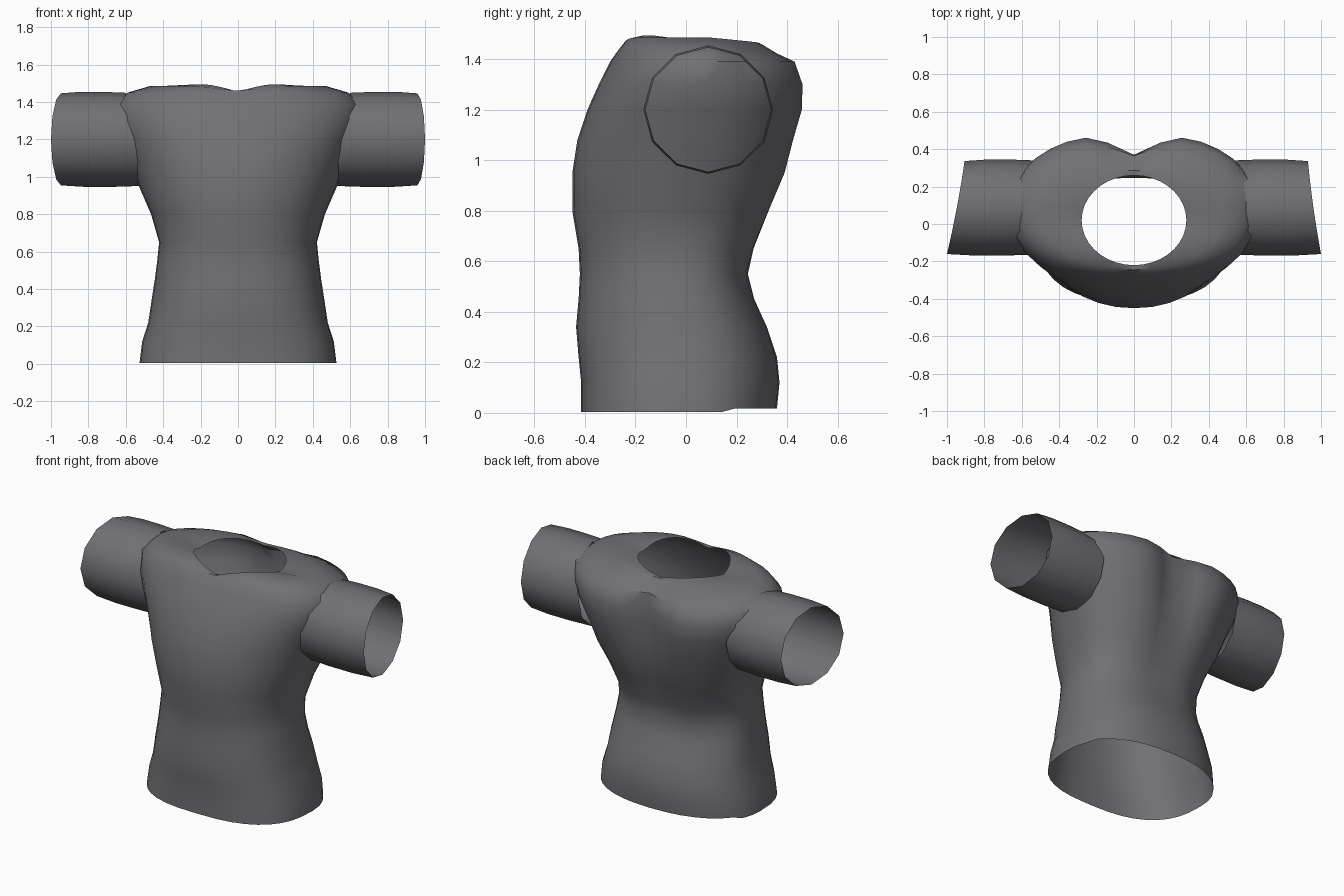
import bpy, bmesh, math

if "Cube" in bpy.data.objects:
    bpy.data.objects.remove(bpy.data.objects["Cube"])

cloth = bpy.data.materials.new("charcoal cloth")
cloth.diffuse_color = (0.165, 0.163, 0.178, 1)
cloth.use_nodes = True
cloth.node_tree.nodes["Principled BSDF"].inputs["Base Color"].default_value = cloth.diffuse_color


def loft(name, rings):
    """Open shell skinned through closed rings of equal point count."""
    bm = bmesh.new()
    rows = [[bm.verts.new(p) for p in ring] for ring in rings]
    for a, b in zip(rows, rows[1:]):
        n = len(a)
        for i in range(n):
            j = (i + 1) % n
            bm.faces.new((a[i], a[j], b[j], b[i]))
    bmesh.ops.recalc_face_normals(bm, faces=bm.faces)
    mesh = bpy.data.meshes.new(name)
    bm.to_mesh(mesh)
    bm.free()
    mesh.materials.append(cloth)
    obj = bpy.data.objects.new(name, mesh)
    bpy.context.collection.objects.link(obj)
    bpy.context.view_layer.objects.active = obj
    obj.select_set(True)
    bpy.ops.object.shade_smooth_by_angle(angle=math.radians(50))
    obj.select_set(False)
    return obj


def power(v, e):
    return math.copysign(abs(v) ** e, v)


# Torso: height, half width, front y, back y, widest y, spine groove, front roundness
SECTIONS = [
    (0.003, 0.527, -0.415, 0.36, 0.00, 0.0, 0.76),
    (0.12, 0.512, -0.415, 0.37, 0.00, 0.0, 0.78),
    (0.22, 0.48, -0.425, 0.36, 0.00, 0.0, 0.80),
    (0.34, 0.462, -0.435, 0.32, 0.00, 0.0, 0.83),
    (0.45, 0.445, -0.425, 0.275, -0.01, 0.005, 0.85),
    (0.55, 0.432, -0.42, 0.255, -0.02, 0.01, 0.87),
    (0.65, 0.422, -0.425, 0.285, -0.01, 0.02, 0.88),
    (0.80, 0.465, -0.45, 0.355, 0.00, 0.04, 0.92),
    (0.95, 0.53, -0.45, 0.42, 0.03, 0.06, 0.96),
    (1.08, 0.575, -0.43, 0.455, 0.05, 0.09, 0.97),
    (1.20, 0.625, -0.39, 0.49, 0.06, 0.12, 0.93),
    (1.30, 0.66, -0.345, 0.49, 0.07, 0.12, 0.89),
    (1.39, 0.66, -0.30, 0.455, 0.07, 0.09, 0.88),
    (1.45, 0.59, -0.27, 0.385, 0.06, 0.07, 0.88),
    (1.485, 0.47, -0.245, 0.31, 0.04, 0.025, 0.92),
]
SEG = 36
rings = []
for z, w, front, back, mid, groove, e in SECTIONS:
    ring = []
    for i in range(SEG):
        a = math.tau * i / SEG
        p = e if math.sin(a) < 0 else 0.88
        c, s = power(math.cos(a), p), power(math.sin(a), p)
        x = w * c
        y = mid + s * ((back - mid) if s > 0 else (mid - front))
        h = z
        if s > 0:
            dip = groove * math.exp(-(x / 0.15) ** 2)
            y -= dip
            if z > 1.42:
                h -= dip * 0.3
        elif z > 1.42:
            h -= 0.025 * math.exp(-(x / 0.14) ** 2)
        if z > 1.42:                      # shoulders slope down to the back
            h -= 0.1 * max(0, y - 0.1)
        if z < 0.01 and y > 0.15:         # slightly raised back hem
            h += 0.015
        ring.append((x, y, h))
    rings.append(ring)

# Round neck opening with raised front corners
neck = []
for i in range(SEG):
    a = math.tau * i / SEG
    lift = abs(math.sin(2 * a)) * (0.04 if math.sin(a) < 0 else 0.02)
    neck.append((0.28 * math.cos(a), 0.02 + 0.24 * math.sin(a), 1.455 + lift))
rings.append(neck)
loft("shirt_torso", rings)

# Sleeves: open tubes with slanted cuffs, tucked into the torso
SIDES = 12
for side, name, slant in ((1, "right_sleeve", 0.035), (-1, "left_sleeve", 0.047)):
    tube = []
    for t, r in ((0, 0.249), (0.35, 0.254), (0.7, 0.254), (1, 0.246)):
        ring = []
        for i in range(SIDES):
            a = math.tau * i / SIDES
            c, s = math.cos(a), math.sin(a)
            inner = 0.52 + 0.08 * max(s, 0)
            outer = 1.0 - slant * (1 + c) - 0.006 * s * s
            x = inner + (outer - inner) * t
            ring.append((side * x, 0.088 + 1.01 * r * c, 1.2 + r * s))
        tube.append(ring)
    loft(name, tube)
